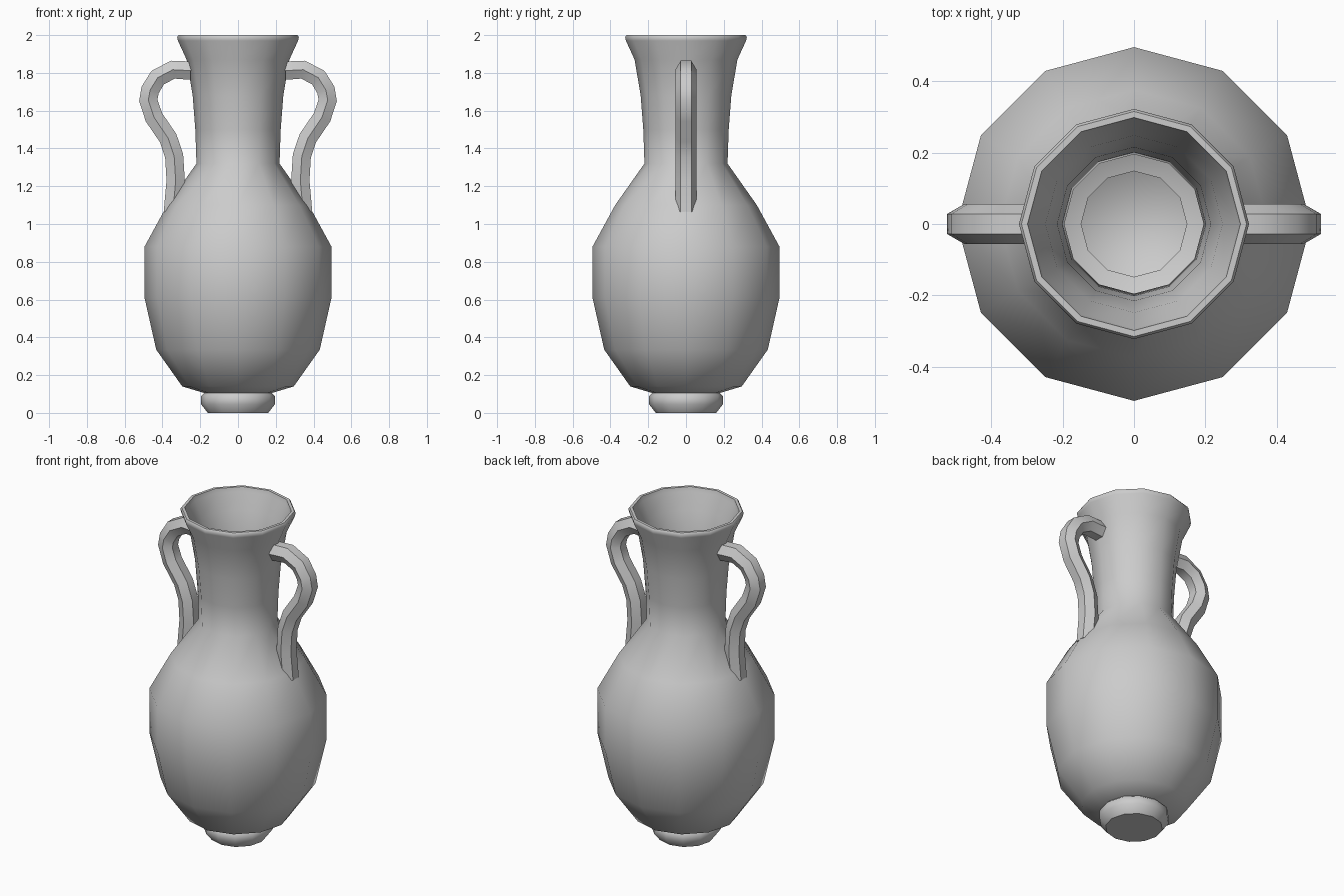
import bpy, bmesh, math
from mathutils import Vector

if "Cube" in bpy.data.objects:
    bpy.data.objects.remove(bpy.data.objects["Cube"])


def finish(name, bm):
    bmesh.ops.recalc_face_normals(bm, faces=bm.faces)
    mesh = bpy.data.meshes.new(name)
    bm.to_mesh(mesh)
    bm.free()
    ob = bpy.data.objects.new(name, mesh)
    bpy.context.collection.objects.link(ob)
    bpy.ops.object.select_all(action='DESELECT')
    ob.select_set(True)
    bpy.context.view_layer.objects.active = ob
    bpy.ops.object.shade_smooth_by_angle(angle=math.radians(50))
    return ob


def skin(bm, rings):
    # bridge successive rings and cap both ends
    loops = [[bm.verts.new(p) for p in ring] for ring in rings]
    for a, b in zip(loops, loops[1:]):
        n = len(a)
        for i in range(n):
            j = (i + 1) % n
            bm.faces.new((a[i], a[j], b[j], b[i]))
    bm.faces.new(loops[0])
    bm.faces.new(loops[-1])


# Vase body: 12-sided lathe, outside from foot to rim, then back down inside
outer = [(0.16, 0), (0.195, 0.045), (0.195, 0.09), (0.178, 0.105), (0.295, 0.14),
         (0.433, 0.335), (0.495, 0.61), (0.495, 0.88), (0.375, 1.10), (0.22, 1.32),
         (0.226, 1.5), (0.24, 1.68), (0.272, 1.87), (0.318, 1.97), (0.322, 1.99), (0.315, 2.0)]
inner = [(0.298, 2.0), (0.292, 1.975), (0.248, 1.88), (0.215, 1.68), (0.201, 1.5),
         (0.195, 1.315), (0.355, 1.085), (0.47, 0.873), (0.47, 0.613), (0.41, 0.345),
         (0.28, 0.163), (0.148, 0.122), (0.17, 0.085), (0.17, 0.05), (0.148, 0.025)]
SIDES = 12
bm = bmesh.new()
skin(bm, [[(r * math.cos(math.tau * k / SIDES), r * math.sin(math.tau * k / SIDES), z)
           for k in range(SIDES)] for r, z in outer + inner])
finish("vase_body", bm)

# Handles: hexagonal tube swept along a bent path
path = [(0.25, 1.812), (0.345, 1.817), (0.425, 1.775), (0.465, 1.71), (0.475, 1.655),
        (0.445, 1.565), (0.37, 1.455), (0.338, 1.36), (0.33, 1.23), (0.345, 1.06)]
R = 0.056


def handle(name, side):
    pts = [Vector((x, 0, z)) for x, z in path]
    rings = []
    for i, p in enumerate(pts):
        d1 = (p - pts[max(i - 1, 0)]).normalized()
        d2 = (pts[min(i + 1, len(pts) - 1)] - p).normalized()
        t = (d1 + d2).normalized()
        normal = Vector((-t.z, 0, t.x))
        ring = []
        for k in range(6):
            a = math.tau * k / 6
            q = p + normal * (R * math.sin(a)) + Vector((0, R * math.cos(a), 0))
            ring.append((q.x * side, q.y, q.z))
        rings.append(ring)
    bm = bmesh.new()
    skin(bm, rings)
    finish(name, bm)


handle("handle_right", 1)
handle("handle_left", -1)
